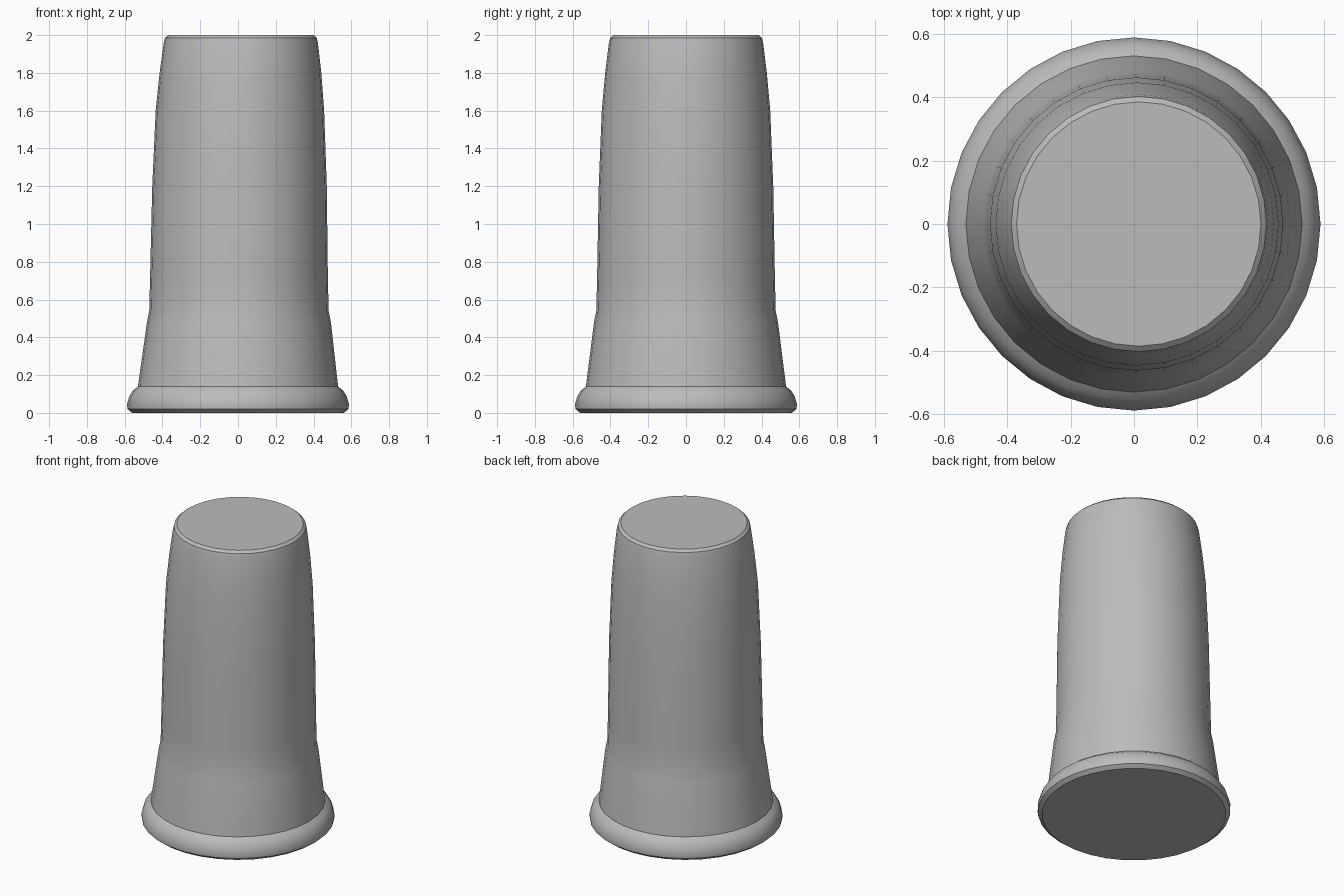
import bpy, bmesh, math

if "Cube" in bpy.data.objects:
    bpy.data.objects.remove(bpy.data.objects["Cube"], do_unlink=True)

SIDES = 32

# Single plain grey finish
grey = bpy.data.materials.new("plain grey")
grey.use_nodes = True
grey.diffuse_color = (0.5, 0.5, 0.5, 1)
grey.node_tree.nodes["Principled BSDF"].inputs["Base Color"].default_value = grey.diffuse_color


def turned(name, profile, angle):
    """Closed turned part; each profile point is (radius, height, x offset)."""
    bm = bmesh.new()
    rings = []
    for radius, height, shift in profile:
        ring = []
        for i in range(SIDES):
            a = math.tau * i / SIDES
            ring.append(bm.verts.new((shift + radius * math.cos(a), radius * math.sin(a), height)))
        rings.append(ring)
    for low, high in zip(rings, rings[1:]):
        for i in range(SIDES):
            j = (i + 1) % SIDES
            bm.faces.new((low[i], low[j], high[j], high[i]))
    bm.faces.new(rings[0][::-1])
    bm.faces.new(rings[-1])
    mesh = bpy.data.meshes.new(name)
    bm.to_mesh(mesh)
    bm.free()
    mesh.materials.append(grey)
    obj = bpy.data.objects.new(name, mesh)
    bpy.context.collection.objects.link(obj)
    bpy.ops.object.select_all(action="DESELECT")
    obj.select_set(True)
    bpy.context.view_layer.objects.active = obj
    bpy.ops.object.shade_smooth_by_angle(angle=math.radians(angle))
    return obj


# Whole solid: flared foot, sloping collar, tapering body and flat cap
turned("tapered_pillar", [
    (0.56, 0.0, 0.0),
    (0.585, 0.02, 0.0),
    (0.588, 0.045, 0.0),
    (0.575, 0.09, 0.0),
    (0.555, 0.12, 0.0),
    (0.53, 0.14, 0.0),
    (0.487, 0.48, 0.005),
    (0.475, 0.54, 0.005),
    (0.471, 0.7, 0.005),
    (0.462, 1.2, 0.008),
    (0.446, 1.6, 0.01),
    (0.428, 1.8, 0.013),
    (0.408, 1.96, 0.015),
    (0.402, 1.985, 0.015),
    (0.385, 2.0, 0.015),
], 35)
